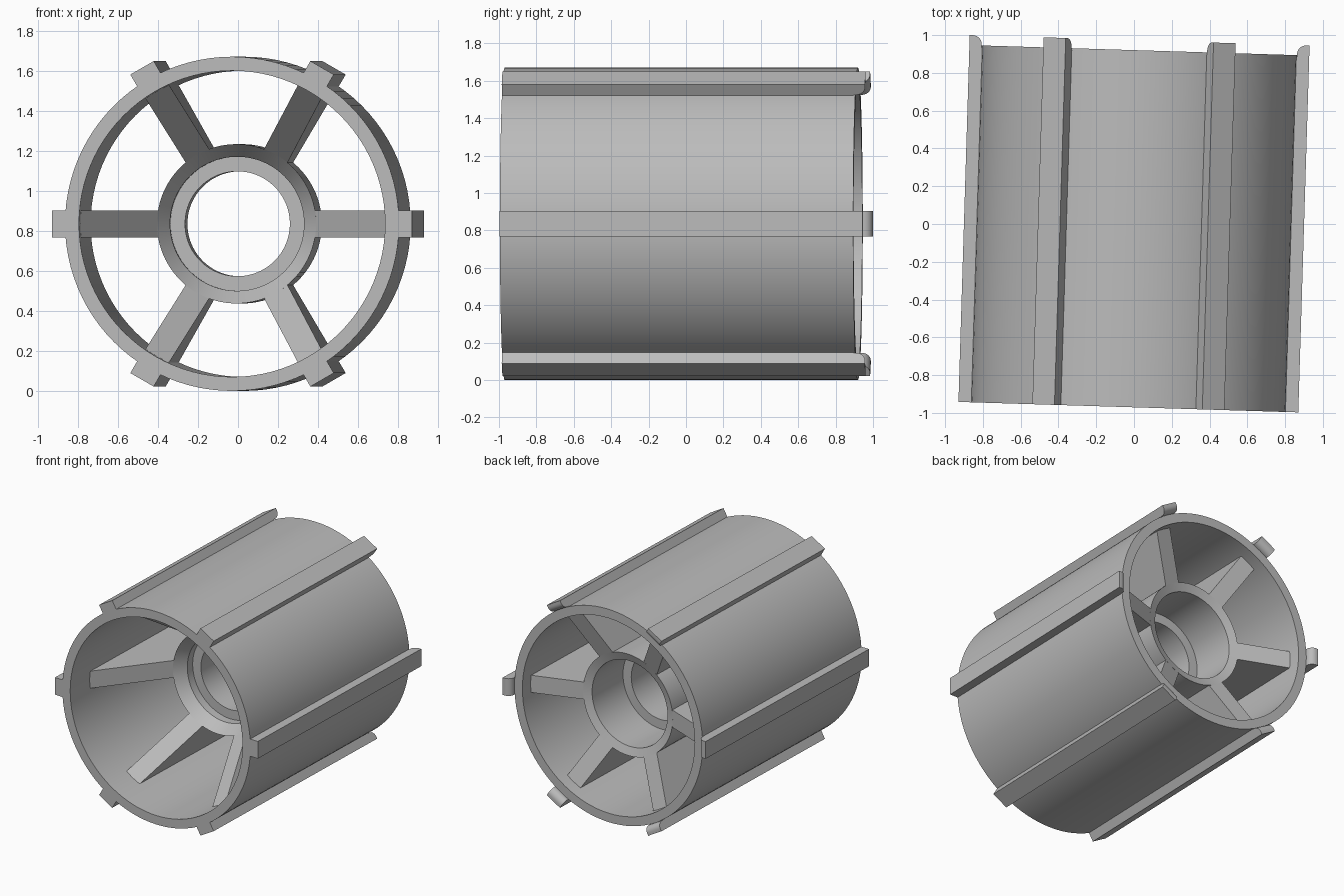
import bpy, bmesh, math
from mathutils import Matrix, Vector

cube = bpy.data.objects.get("Cube")
if cube:
    bpy.data.objects.remove(cube, do_unlink=True)

# Main dimensions, measured along and around the drum axis
RADIUS, INNER = 0.835, 0.765
FRONT, BACK = -0.97, 0.92
HUB, BORE, LIP = 0.398, 0.335, 0.262
WIDTH = 0.135
PLACE = Matrix.Translation((0, 0, RADIUS)) @ Matrix.Rotation(math.radians(-1.76), 4, "Z")

grey = bpy.data.materials.new("plain grey")
grey.use_nodes = True
grey.diffuse_color = (0.5, 0.5, 0.5, 1)
bsdf = next(n for n in grey.node_tree.nodes if n.type == "BSDF_PRINCIPLED")
bsdf.inputs["Base Color"].default_value = (0.5, 0.5, 0.5, 1)


def finish(name, bm, turn=0):
    """Turn the part about the drum axis, place it and shade it."""
    bmesh.ops.remove_doubles(bm, verts=bm.verts, dist=1e-5)
    bmesh.ops.recalc_face_normals(bm, faces=bm.faces)
    bm.transform(PLACE @ Matrix.Rotation(-turn, 4, "Y"))
    mesh = bpy.data.meshes.new(name)
    bm.to_mesh(mesh)
    bm.free()
    mesh.materials.append(grey)
    obj = bpy.data.objects.new(name, mesh)
    bpy.context.collection.objects.link(obj)
    bpy.ops.object.select_all(action="DESELECT")
    obj.select_set(True)
    bpy.context.view_layer.objects.active = obj
    bpy.ops.object.shade_smooth_by_angle(angle=math.radians(30))


def revolve(name, profile):
    """Closed (radius, depth) profile spun about the drum axis."""
    bm = bmesh.new()
    verts = [bm.verts.new((r, y, 0)) for r, y in profile]
    edges = [bm.edges.new((v, verts[i - 1])) for i, v in enumerate(verts)]
    bmesh.ops.spin(bm, geom=verts + edges, cent=(0, 0, 0), axis=(0, 1, 0),
                   angle=math.tau, steps=96, use_merge=True)
    finish(name, bm)


def bar(name, profile, turn):
    """Flat (radius, depth) profile thickened across the drum axis."""
    bm = bmesh.new()
    face = bm.faces.new([bm.verts.new((r, y, -WIDTH / 2)) for r, y in profile])
    new = bmesh.ops.extrude_face_region(bm, geom=[face])["geom"]
    bmesh.ops.translate(bm, vec=Vector((0, 0, WIDTH)),
                        verts=[g for g in new if isinstance(g, bmesh.types.BMVert)])
    finish(name, bm, turn)


def front_depth(r):
    return -0.24 - (r - HUB) * 1.36


def back_depth(r):
    return 0.69 + (r - HUB) * 0.36


# Outer drum
revolve("drum_shell", [(INNER, FRONT), (RADIUS, FRONT), (RADIUS, BACK), (INNER, BACK)])

# Hub with tapered ends and an inner lip
revolve("hub", [(HUB, front_depth(HUB)), (HUB, back_depth(HUB)), (BORE, back_depth(BORE)),
                (BORE, 0.3), (LIP, 0.3), (LIP, -0.09), (BORE, -0.09),
                (BORE, front_depth(BORE))])

# Rib outline, rounded on the inner corner of the back end
tip, bend = 0.973, 0.048
rib = [(0.825, FRONT), (0.9, FRONT), (0.9, tip)]
for i in range(9):
    a = math.pi / 2 * (1 + i / 8)
    rib.append((RADIUS + bend * (1 + math.cos(a)), tip - bend * (1 - math.sin(a))))
rib += [(RADIUS, BACK - 0.01), (0.825, BACK - 0.01)]

# Spoke outline, sloping inward at both ends
inner, outer = 0.385, INNER + 0.01
spoke = [(inner, front_depth(inner)), (outer, front_depth(outer)),
         (outer, back_depth(outer)), (inner, back_depth(inner))]

# Six ribs and six spokes
for i in range(6):
    bar(f"rib_{i + 1}", rib, i * math.pi / 3)
    bar(f"spoke_{i + 1}", spoke, i * math.pi / 3)
